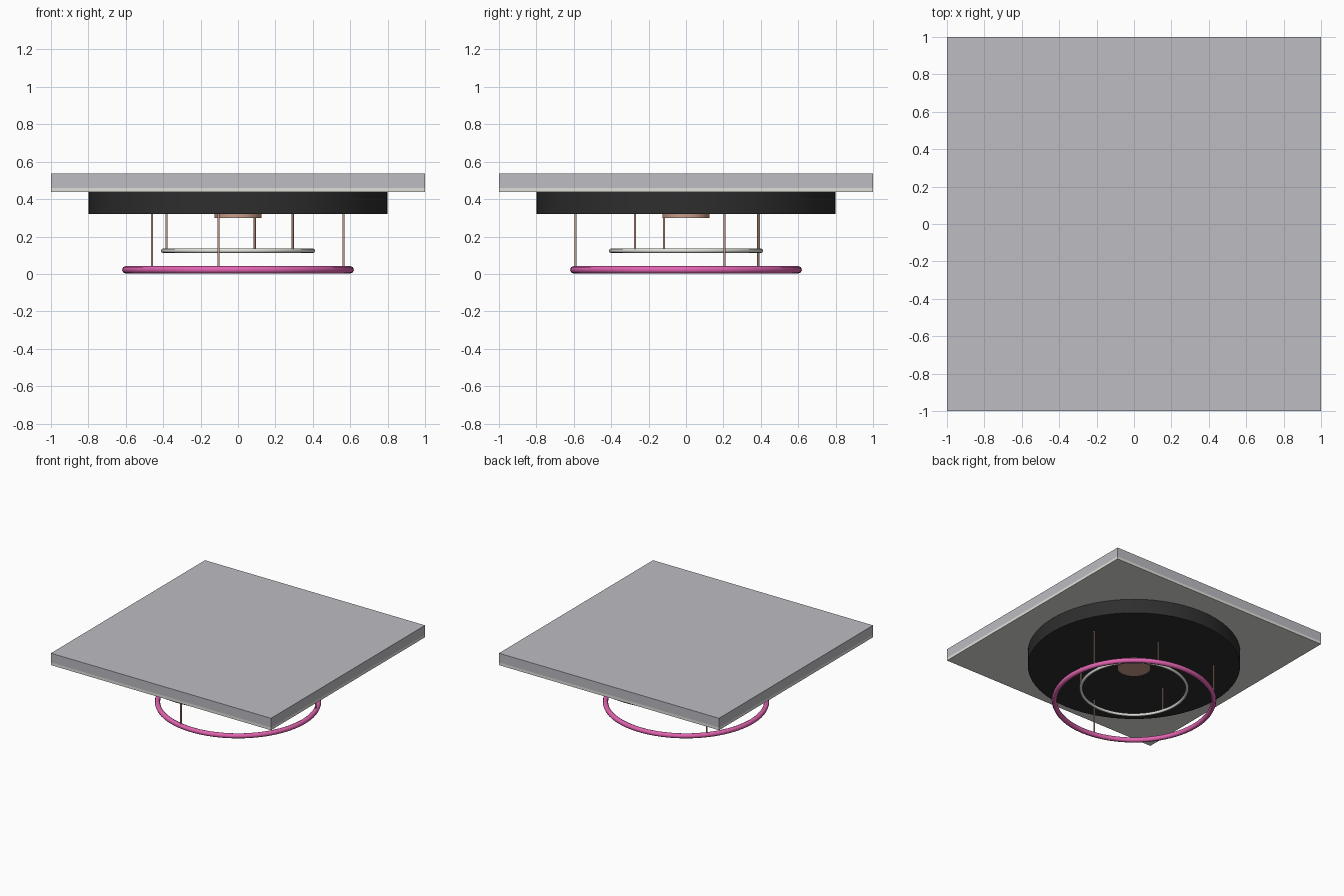
import bpy, math

if "Cube" in bpy.data.objects:
    bpy.data.objects.remove(bpy.data.objects["Cube"])


def material(name, rgb):
    m = bpy.data.materials.new(name)
    lin = [c / 12.92 if c <= 0.04045 else ((c + 0.055) / 1.055) ** 2.4
           for c in (v / 255 for v in rgb)]
    m.diffuse_color = (*lin, 1)
    m.use_nodes = True
    m.node_tree.nodes["Principled BSDF"].inputs["Base Color"].default_value = m.diffuse_color
    return m


GREY = material("concrete grey", (188, 188, 194))
WHITE = material("warm white", (224, 224, 218))
BLACK = material("matt black", (46, 46, 46))
COPPER = material("copper", (200, 158, 138))
PINK = material("pink", (226, 100, 176))


def finish(name, mat, smooth=True):
    ob = bpy.context.object
    ob.name = name
    ob.data.materials.append(mat)
    if smooth:
        bpy.ops.object.shade_smooth_by_angle(angle=math.radians(50))
    return ob


def slab(name, mat, z0, z1):
    bpy.ops.mesh.primitive_cube_add(size=1, location=(0, 0, (z0 + z1) / 2))
    bpy.context.object.scale = (2, 2, z1 - z0)
    bpy.ops.object.transform_apply(location=False, rotation=False, scale=True)
    finish(name, mat, False)


def disc(name, mat, radius, z0, z1, sides=64, x=0, y=0):
    bpy.ops.mesh.primitive_cylinder_add(vertices=sides, radius=radius,
                                        depth=z1 - z0, location=(x, y, (z0 + z1) / 2))
    finish(name, mat)


def hung_ring(name, mat, radius, tube, z, first_angle):
    # Ring with three evenly spaced suspension rods
    bpy.ops.mesh.primitive_torus_add(major_radius=radius, minor_radius=tube,
                                     major_segments=64, minor_segments=8,
                                     location=(0, 0, z))
    finish(name, mat)
    for i in range(3):
        a = math.radians(first_angle + 120 * i)
        disc(f"{name}_rod_{i + 1}", COPPER, 0.006, z, 0.325, 8,
             radius * math.cos(a), radius * math.sin(a))


# Ceiling: structural slab with a thin plaster layer beneath
slab("ceiling_slab", GREY, 0.46, 0.536)
slab("plaster_layer", WHITE, 0.438, 0.46)

# Round drum and central canopy
disc("ceiling_drum", BLACK, 0.8, 0.32, 0.438)
disc("canopy", COPPER, 0.125, 0.30, 0.32, 48)

# Suspended rings
hung_ring("outer_ring", PINK, 0.6, 0.02, 0.022, 20)
hung_ring("inner_ring", WHITE, 0.4, 0.012, 0.124, 77)
